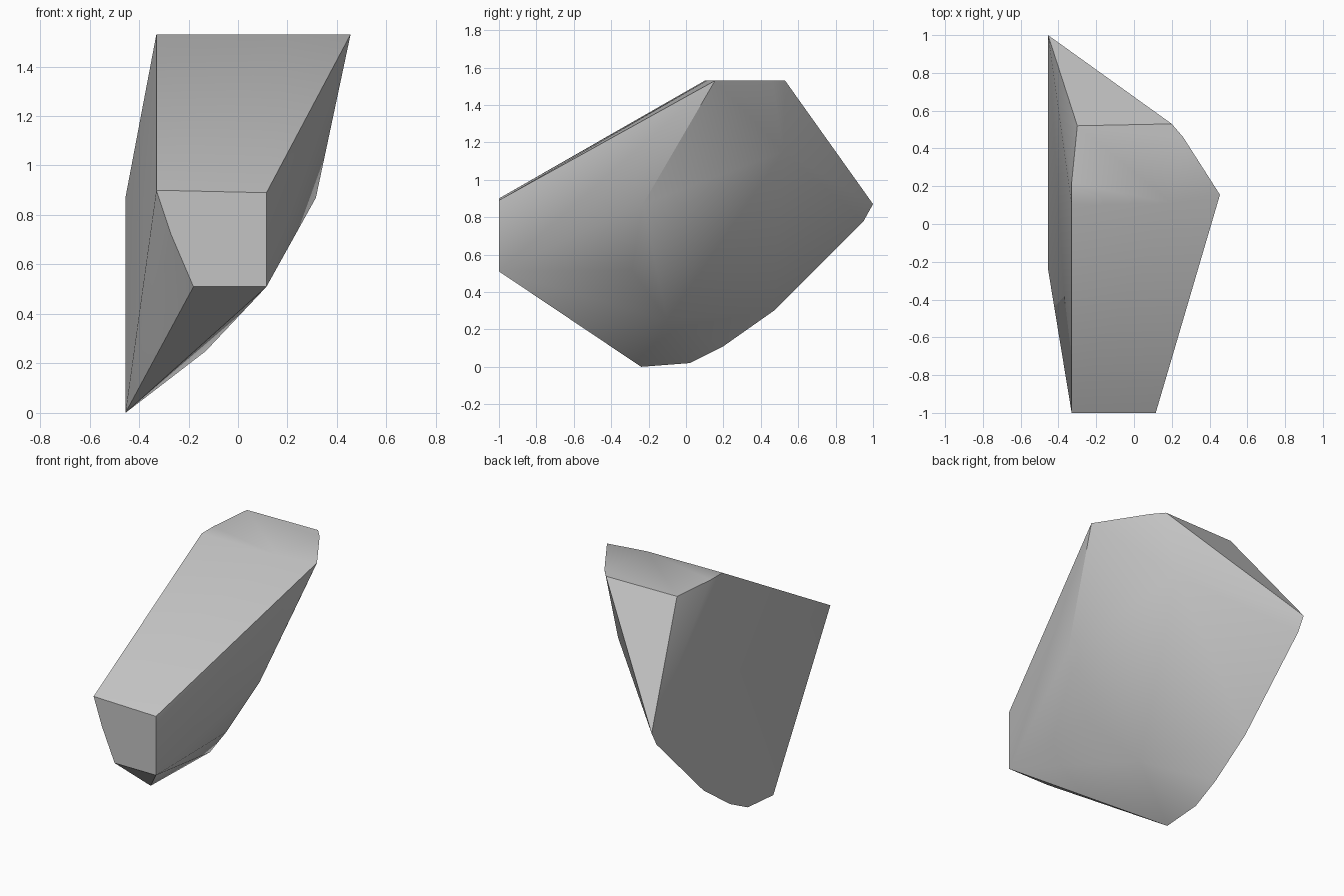
import bpy
import bmesh
from math import radians

cube = bpy.data.objects.get("Cube")
if cube:
    bpy.data.objects.remove(cube, do_unlink=True)

# Stone colour
stone = bpy.data.materials.new("stone_grey")
stone.use_nodes = True
grey = (0.55, 0.55, 0.55, 1)
stone.diffuse_color = grey
stone.node_tree.nodes["Principled BSDF"].inputs["Base Color"].default_value = grey

left = -0.455   # flat broken side
top = 1.53      # flat crown
front = -1.0    # flat nose

# Corners of each flat facet of the stone
nose = [(x, front, z) for x, z in
        ((-0.33, 0.9), (0.115, 0.89), (0.115, 0.51), (-0.18, 0.51), (-0.27, 0.72))]
crown = [(x, y, top) for x, y in
         ((-0.33, 0.1), (0.2, 0.11), (0.455, 0.155), (0.26, 0.46),
          (0.2, 0.53), (-0.3, 0.52), (-0.33, 0.22))]
broken_side = [(left, y, z) for y, z in
               ((1, 0.87), (0.95, 0.78), (0.47, 0.3), (0.2, 0.11),
                (0.02, 0.02), (-0.24, 0))]
# Corners of the rounded belly
belly = [(0.315, -0.23, 0.87), (0.12, -0.29, 0.52), (-0.13, -0.1, 0.25),
         (0.12, 0.52, 1.15)]

# Wrap the corners into one solid chipped stone
bm = bmesh.new()
for corner in nose + crown + broken_side + belly:
    bm.verts.new(corner)
hull = bmesh.ops.convex_hull(bm, input=bm.verts)
loose = [v for v in bm.verts if not v.link_faces]
bmesh.ops.delete(bm, geom=loose, context="VERTS")
bmesh.ops.dissolve_limit(bm, angle_limit=radians(0.5), verts=bm.verts, edges=bm.edges)
bmesh.ops.recalc_face_normals(bm, faces=bm.faces)
mesh = bpy.data.meshes.new("rock")
bm.to_mesh(mesh)
bm.free()
mesh.materials.append(stone)

rock = bpy.data.objects.new("rock", mesh)
bpy.context.collection.objects.link(rock)
bpy.ops.object.select_all(action="DESELECT")
rock.select_set(True)
bpy.context.view_layer.objects.active = rock
bpy.ops.object.shade_smooth_by_angle(angle=radians(34))
